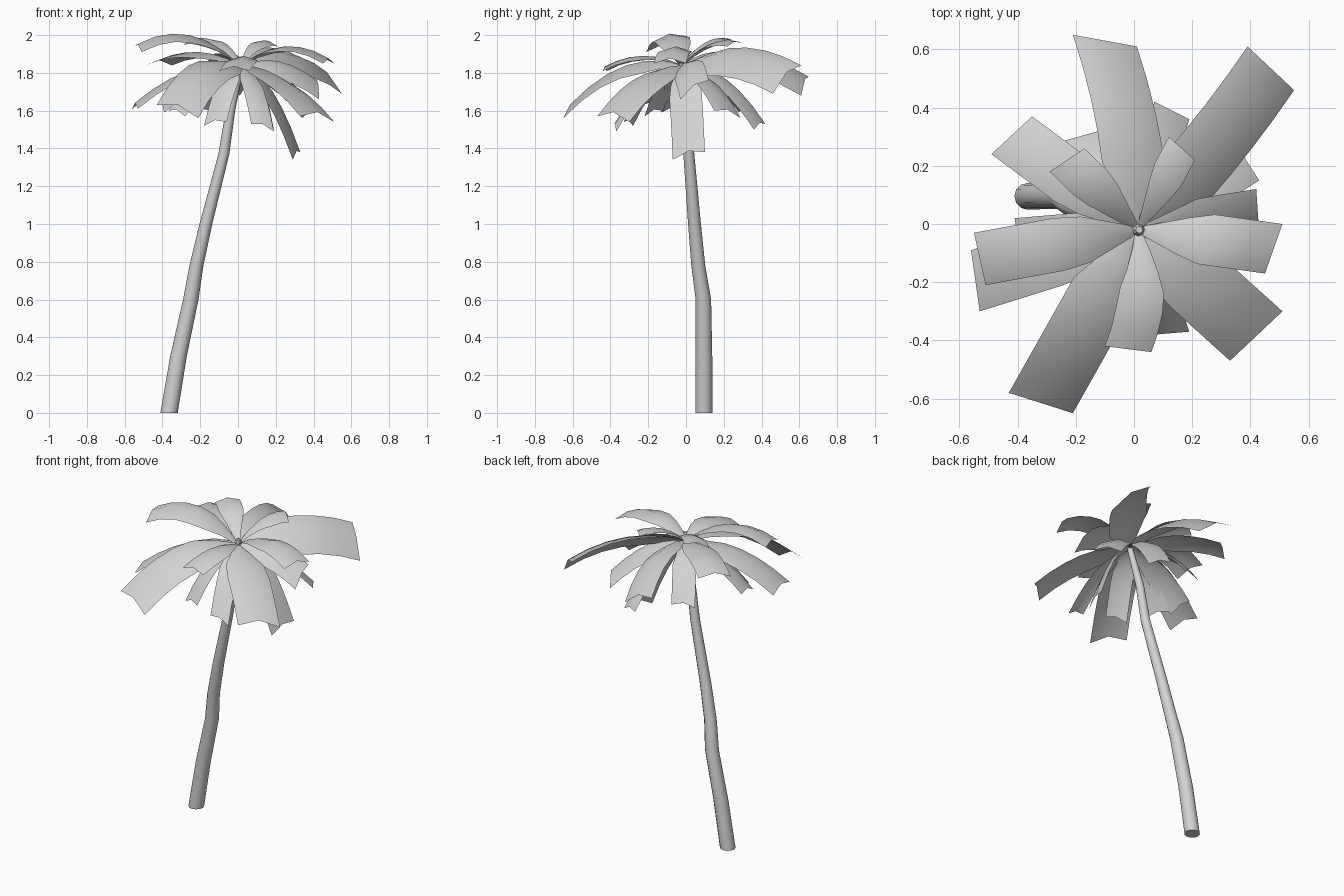
import bpy
import bmesh
import math
from mathutils import Vector

cube = bpy.data.objects.get("Cube")
if cube:
    bpy.data.objects.remove(cube)

grey = bpy.data.materials.new("light_grey")
grey.use_nodes = True
GREY = (0.65, 0.65, 0.65, 1)
grey.diffuse_color = GREY
grey.node_tree.nodes["Principled BSDF"].inputs["Base Color"].default_value = GREY


def make_object(name, bm):
    """Turn a bmesh into a smooth-shaded object that keeps its sharp edges."""
    mesh = bpy.data.meshes.new(name)
    bm.to_mesh(mesh)
    bm.free()
    mesh.materials.append(grey)
    obj = bpy.data.objects.new(name, mesh)
    bpy.context.collection.objects.link(obj)
    bpy.ops.object.select_all(action="DESELECT")
    obj.select_set(True)
    bpy.context.view_layer.objects.active = obj
    bpy.ops.object.shade_smooth_by_angle(angle=math.radians(38))
    return obj


def tube(name, stations, sides=12):
    """Stack horizontal rings (x, y, z, radius) into a capped tube."""
    bm = bmesh.new()
    rings = []
    for x, y, z, radius in stations:
        ring = []
        for i in range(sides):
            a = math.tau * i / sides
            ring.append(bm.verts.new((x + radius * math.cos(a), y + radius * math.sin(a), z)))
        rings.append(ring)
    for low, high in zip(rings, rings[1:]):
        for i in range(sides):
            j = (i + 1) % sides
            bm.faces.new((low[i], low[j], high[j], high[i]))
    bm.faces.new(rings[0][::-1])
    bm.faces.new(rings[-1])
    return make_object(name, bm)


CROWN = Vector((0.015, -0.02, 1.84))


def frond(name, left, right, mid_height, sway=0, steps=6):
    """Arched strip folded along its midrib, ending at two tip corners."""
    left, right = Vector(left) / 100, Vector(right) / 100
    half = (left - right) / 2
    fold = Vector((0, 0, 0.3 * half.length))
    tip = (left + right) / 2 + fold
    run = tip - CROWN
    # Quadratic arch through the crown, the mid height and the tip
    bend = half.normalized() * sway / 25
    bend.z += 4 * (mid_height / 100 - (CROWN.z + tip.z) / 2)
    bm = bmesh.new()
    rows = []
    for i in range(steps + 1):
        t = i / steps
        rib = CROWN + run * t + bend * t * (1 - t)
        # Long fronds reach full width sooner along their length
        w = min(1, 0.12 + 4 * run.length * t)
        rows.append([bm.verts.new(p) for p in (
            rib + (half - fold) * w, rib, rib - (half + fold) * w)])
    for a, b in zip(rows, rows[1:]):
        for k in range(2):
            bm.faces.new((a[k], a[k + 1], b[k + 1], b[k]))
    return make_object(name, bm)


# Leaning trunk
tube("trunk", [
    (-0.365, 0.095, 0, 0.046),
    (-0.315, 0.095, 0.3, 0.044),
    (-0.25, 0.092, 0.6, 0.041),
    (-0.22, 0.065, 0.78, 0.037),
    (-0.17, 0.045, 1, 0.034),
    (-0.075, 0.015, 1.37, 0.029),
    (-0.04, 0.005, 1.6, 0.025),
    (0.015, -0.02, 1.84, 0.018),
])

# Small bud at the heart of the crown
tube("crown_bud", [(0.015, -0.02, 1.82, 0.015), (0.015, -0.02, 1.85, 0.022),
                   (0.018, -0.02, 1.87, 0.012)], 8)

# Fronds in hundredths: left tip corner, right tip corner, mid height, sway
FRONDS = {
    "long_back": ((-21, 65, 178), (1, 61, 168), 190, -3),
    "long_back_left": ((39, 61, 184), (55, 46, 169), 191, -2),
    "long_front_right": ((-21, -65, 156), (-43, -58, 163), 184),
    "long_front_left": ((51, -30, 154), (33, -47, 157), 178),
    "upper_left": ((51, 0, 185), (45, -17, 185), 194),
    "upper_right": ((-51, -21, 191), (-55, -3, 194), 200),
    "middle_right": ((-53, -30, 161), (-56, -9, 161), 181),
    "upper_back_right": ((-49, 24, 184), (-35, 37, 184), 191),
    "short_back_right": ((-29, 18, 195), (-17, 26, 197), 196),
    "short_back_left": ((12, 30, 196), (21, 22, 194), 195),
    "short_front": ((6, -44, 181), (-10, -42, 181), 189, 3),
    "low_front": ((19, -37, 149), (7, -38, 153), 176),
    "low_left": ((33, 10, 138), (29, -7, 134), 171),
    "low_right": ((-39, -13, 159), (-41, 2, 162), 178),
    "low_back_right": ((-26, 28, 159), (-12, 32, 159), 179),
    "low_back": ((7, 42, 153), (19, 36, 150), 177),
    "middle_left": ((42, 12, 176), (43, -3, 166), 184),
    "low_back_left": ((34, 29, 156), (43, 15, 160), 178),
    "low_front_right": ((-6, -33, 154), (-18, -28, 152), 177),
    "low_side_right": ((-28, -22, 157), (-37, -12, 160), 178),
}
for place, shape in FRONDS.items():
    frond(place + "_frond", *shape)
